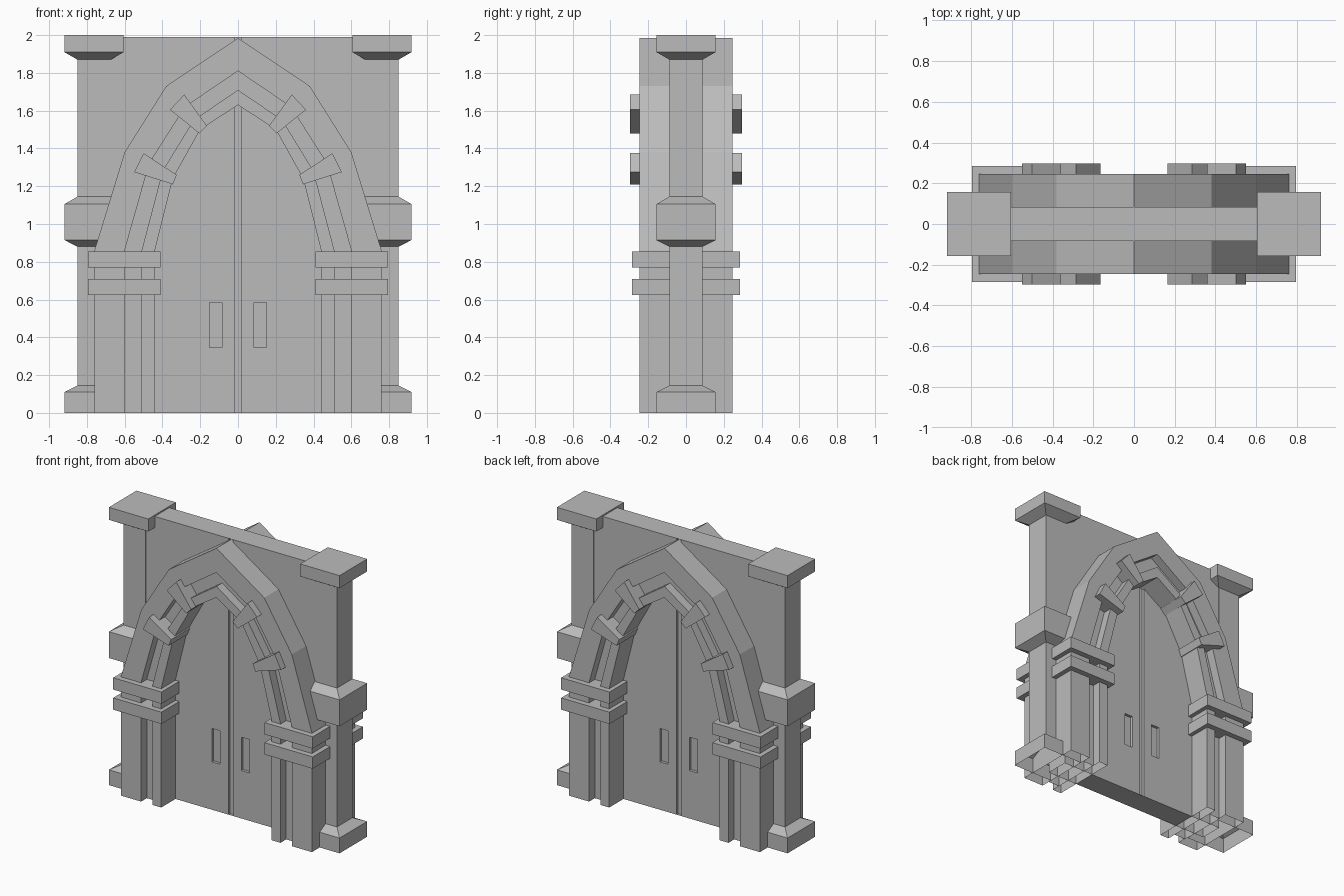
import bpy
import bmesh
from mathutils import Vector

cube = bpy.data.objects.get("Cube")
if cube:
    bpy.data.objects.remove(cube, do_unlink=True)

stone = bpy.data.materials.new("grey_stone")
stone.use_nodes = True
GREY = (0.5, 0.5, 0.5, 1)
stone.diffuse_color = GREY
stone.node_tree.nodes["Principled BSDF"].inputs["Base Color"].default_value = GREY


def finish(name, bm):
    """Turn a bmesh into a flat-shaded stone object."""
    bmesh.ops.recalc_face_normals(bm, faces=bm.faces)
    mesh = bpy.data.meshes.new(name)
    bm.to_mesh(mesh)
    bm.free()
    mesh.materials.append(stone)
    obj = bpy.data.objects.new(name, mesh)
    bpy.context.collection.objects.link(obj)
    return obj


def box(bm, lo, hi):
    lo, hi = Vector(lo), Vector(hi)
    verts = bmesh.ops.create_cube(bm, size=1)["verts"]
    for v in verts:
        v.co = (lo + hi) / 2 + v.co * (hi - lo)


def prism(name, outline, depth):
    """Extrude an x-z outline through the wall to both sides."""
    bm = bmesh.new()
    front = [bm.verts.new((x, -depth, z)) for x, z in outline]
    back = [bm.verts.new((x, depth, z)) for x, z in outline]
    bm.faces.new(front)
    bm.faces.new(back[::-1])
    for i in range(len(outline)):
        j = (i + 1) % len(outline)
        bm.faces.new((front[j], front[i], back[i], back[j]))
    return finish(name, bm)


def arch_band(name, outer, inner, depth):
    """Pointed arch ring between two half outlines, open at the feet."""
    bm = bmesh.new()
    rings = []
    for half, y in ((outer, -depth), (inner, -depth), (inner, depth), (outer, depth)):
        full = half + [(-x, z) for x, z in half[-2::-1]]
        rings.append([bm.verts.new((x, y, z)) for x, z in full])
    for a, b in zip(rings, rings[1:] + rings[:1]):
        for i in range(len(a) - 1):
            bm.faces.new((a[i], a[i + 1], b[i + 1], b[i]))
    return finish(name, bm)


# Wall with the door leaves: split into cells, then sink the seam and hand pulls
bm = bmesh.new()
box(bm, (-0.68, -0.083, 0), (0.68, 0.083, 1.99))
cuts = [((s * x, 0, 0), (1, 0, 0)) for x in (0.018, 0.085, 0.15, 0.44) for s in (-1, 1)]
cuts += [((0, 0, z), (0, 0, 1)) for z in (0.345, 0.585)]
for point, normal in cuts:
    bmesh.ops.bisect_plane(bm, geom=bm.verts[:] + bm.edges[:] + bm.faces[:],
                           plane_co=point, plane_no=normal)
bm.normal_update()
sunk = []
for f in bm.faces:
    c = f.calc_center_median()
    pull = 0.085 < abs(c.x) < 0.15 and 0.345 < c.z < 0.585
    if abs(f.normal.y) > 0.9 and (abs(c.x) < 0.01 or pull):
        sunk.append(f)
bmesh.ops.inset_region(bm, faces=sunk, thickness=0, depth=-0.02)
bm.normal_update()
hollow = [f for f in bm.faces
          if f.normal.z < -0.9 and f.calc_center_median().z < 0.01
          and abs(f.calc_center_median().x) > 0.44]
bmesh.ops.delete(bm, geom=hollow, context="FACES")
finish("wall_and_doors", bm)

# Stepped arch: outer band, recessed strip and inner rib
edge_outer = [(-0.76, 0), (-0.76, 0.86), (-0.6, 1.38), (-0.38, 1.73), (0, 1.985)]
edge_groove = [(-0.6, 0), (-0.6, 0.86), (-0.47, 1.32), (-0.28, 1.62), (0, 1.81)]
edge_rib = [(-0.51, 0), (-0.51, 0.86), (-0.4, 1.28), (-0.235, 1.55), (0, 1.71)]
edge_inner = [(-0.44, 0), (-0.44, 0.86), (-0.345, 1.24), (-0.2, 1.5), (0, 1.63)]
arch_band("arch_outer_band", edge_outer, edge_groove, 0.245)
arch_band("arch_recessed_strip", edge_groove, edge_rib, 0.18)
arch_band("arch_inner_rib", edge_rib, edge_inner, 0.245)

LOWER_BLOCK = [(0.5, 1.375), (0.325, 1.26), (0.345, 1.21), (0.55, 1.275)]
UPPER_BLOCK = [(0.285, 1.685), (0.165, 1.52), (0.205, 1.48), (0.36, 1.605)]
PILLAR = [(0.157, 0), (0.157, 0.11), (0.088, 0.145), (0.088, 0.88), (0.157, 0.915),
          (0.157, 1.105), (0.088, 1.145), (0.088, 1.87), (0.157, 1.91), (0.157, 2)]

for side, s in (("left", 1), ("right", -1)):
    # Wedge blocks clasping the arch
    prism(side + "_lower_arch_block", [(s * x, z) for x, z in LOWER_BLOCK], 0.297)
    prism(side + "_upper_arch_block", [(s * x, z) for x, z in UPPER_BLOCK], 0.297)

    # Pair of collars around the arch legs
    bm = bmesh.new()
    for z in (0.625, 0.77):
        x0, x1 = sorted((s * 0.41, s * 0.795))
        box(bm, (x0, -0.285, z), (x1, 0.285, z + 0.085))
    finish(side + "_collars", bm)

    # Square end pillar with base, middle and top blocks, open underneath
    bm = bmesh.new()
    loops = []
    for r, z in PILLAR:
        loops.append([bm.verts.new((s * 0.762 + r * i, r * j, z))
                      for i, j in ((-1, -1), (1, -1), (1, 1), (-1, 1))])
    for a, b in zip(loops, loops[1:]):
        for i in range(4):
            j = (i + 1) % 4
            bm.faces.new((a[i], a[j], b[j], b[i]))
    bm.faces.new(loops[-1])
    finish(side + "_pillar", bm)
